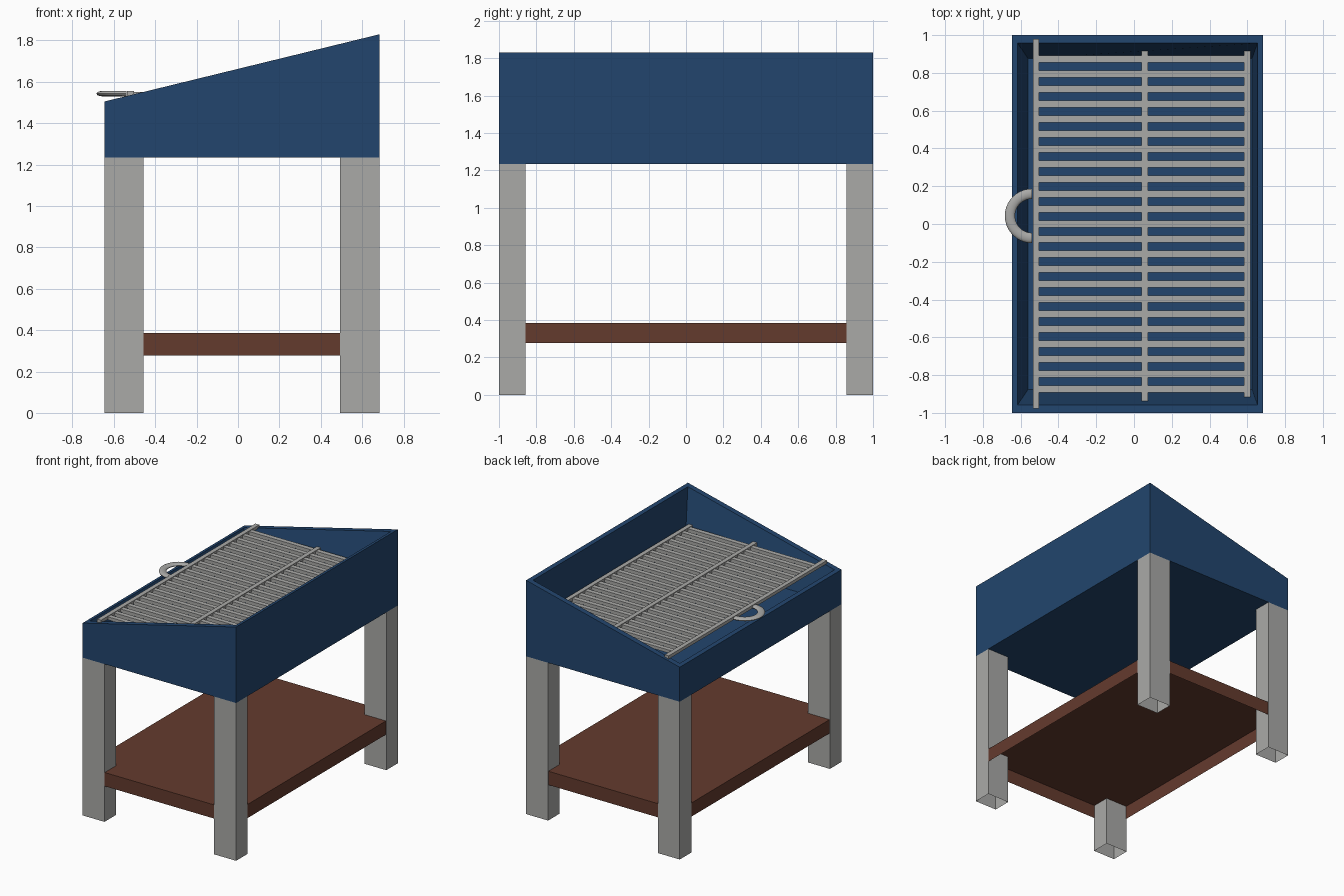
import bpy, bmesh, math

if "Cube" in bpy.data.objects:
    bpy.data.objects.remove(bpy.data.objects["Cube"])

X0, X1 = -0.646, 0.684          # tray extents in x


def material(name, color):
    m = bpy.data.materials.new(name)
    m.diffuse_color = (*color, 1)
    m.use_nodes = True
    m.node_tree.nodes["Principled BSDF"].inputs["Base Color"].default_value = m.diffuse_color
    return m


BLUE = material("blue_paint", (0.016, 0.06, 0.155))
BROWN = material("brown_wood", (0.127, 0.043, 0.027))
GREY = material("grey_metal", (0.4, 0.4, 0.39))


def finish(name, bm, mat):
    bmesh.ops.recalc_face_normals(bm, faces=bm.faces)
    me = bpy.data.meshes.new(name)
    bm.to_mesh(me)
    bm.free()
    ob = bpy.data.objects.new(name, me)
    bpy.context.collection.objects.link(ob)
    me.materials.append(mat)
    return ob


def add_box(bm, x0, x1, y0, y1, z0, z1):
    for v in bmesh.ops.create_cube(bm, size=1)["verts"]:
        v.co = (x1 if v.co.x > 0 else x0,
                y1 if v.co.y > 0 else y0,
                z1 if v.co.z > 0 else z0)


def box(name, mat, *ext, open_bottom=False):
    bm = bmesh.new()
    add_box(bm, *ext)
    if open_bottom:
        caps = [f for f in bm.faces if all(v.co.z < ext[4] + 1e-4 for v in f.verts)]
        bmesh.ops.delete(bm, geom=caps, context="FACES_ONLY")
    return finish(name, bm, mat)


def rim_z(x):
    return 1.505 + (x - X0) * (1.83 - 1.505) / (X1 - X0)


# Tray: sloped rim, tapered inside walls, flat floor
bm = bmesh.new()


def ring(x0, x1, y, z):
    pts = [(x0, -y), (x1, -y), (x1, y), (x0, y)]
    return [bm.verts.new((px, py, z(px))) for px, py in pts]


rings = [ring(X0, X1, 1, lambda x: 1.235),
         ring(X0, X1, 1, rim_z),
         ring(X0 + 0.03, X1 - 0.03, 0.957, rim_z),
         ring(-0.56, 0.625, 0.875, lambda x: 1.30)]
bm.faces.new(rings[0])
bm.faces.new(rings[-1])
for a, b in zip(rings, rings[1:]):
    for i in range(4):
        j = (i + 1) % 4
        bm.faces.new((a[i], a[j], b[j], b[i]))
finish("tray", bm, BLUE)

# Legs: square tubes, open at the bottom
for side, lx in (("left", X0), ("right", X1 - 0.19)):
    for end, ly in (("front", -1.0), ("back", 0.857)):
        box(f"{end}_{side}_leg", GREY, lx, lx + 0.19, ly, ly + 0.143, 0, 1.235,
            open_bottom=True)

# Shelf: hollow from below, set between the leg faces
box("lower_shelf", BROWN, X0 + 0.003, X1 - 0.003, -0.997, 0.997, 0.278, 0.385,
    open_bottom=True)

# Grill slats
bm = bmesh.new()
for i in range(23):
    y = -0.874 + i * 0.0794
    add_box(bm, -0.52, 0.60, y - 0.0185, y + 0.0185, 1.528, 1.552)
finish("grill_slats", bm, GREY)

# Grill rails across the slats
for name, x, y0, y1 in (("left_rail", -0.519, -0.977, 0.98),
                        ("middle_rail", 0.058, -0.938, 0.915),
                        ("right_rail", 0.60, -0.915, 0.915)):
    box("grill_" + name, GREY, x - 0.017, x + 0.017, y0, y1, 1.532, 1.557)

# Handle: flattened half ring
bm = bmesh.new()
N, M = 20, 12
loops = []
for i in range(N + 1):
    a = math.pi * (0.5 + i / N)
    loop = []
    for k in range(M):
        t = 2 * math.pi * k / M
        r = 0.117 + 0.027 * math.cos(t)
        loop.append(bm.verts.new((-0.54 + r * math.cos(a),
                                  0.043 + r * math.sin(a),
                                  1.543 + 0.013 * math.sin(t))))
    loops.append(loop)
for a, b in zip(loops, loops[1:]):
    for k in range(M):
        n = (k + 1) % M
        bm.faces.new((a[k], a[n], b[n], b[k]))
bm.faces.new(loops[0])
bm.faces.new(loops[-1])
handle = finish("grill_handle", bm, GREY)
bpy.context.view_layer.objects.active = handle
handle.select_set(True)
bpy.ops.object.shade_smooth_by_angle(angle=math.radians(40))
